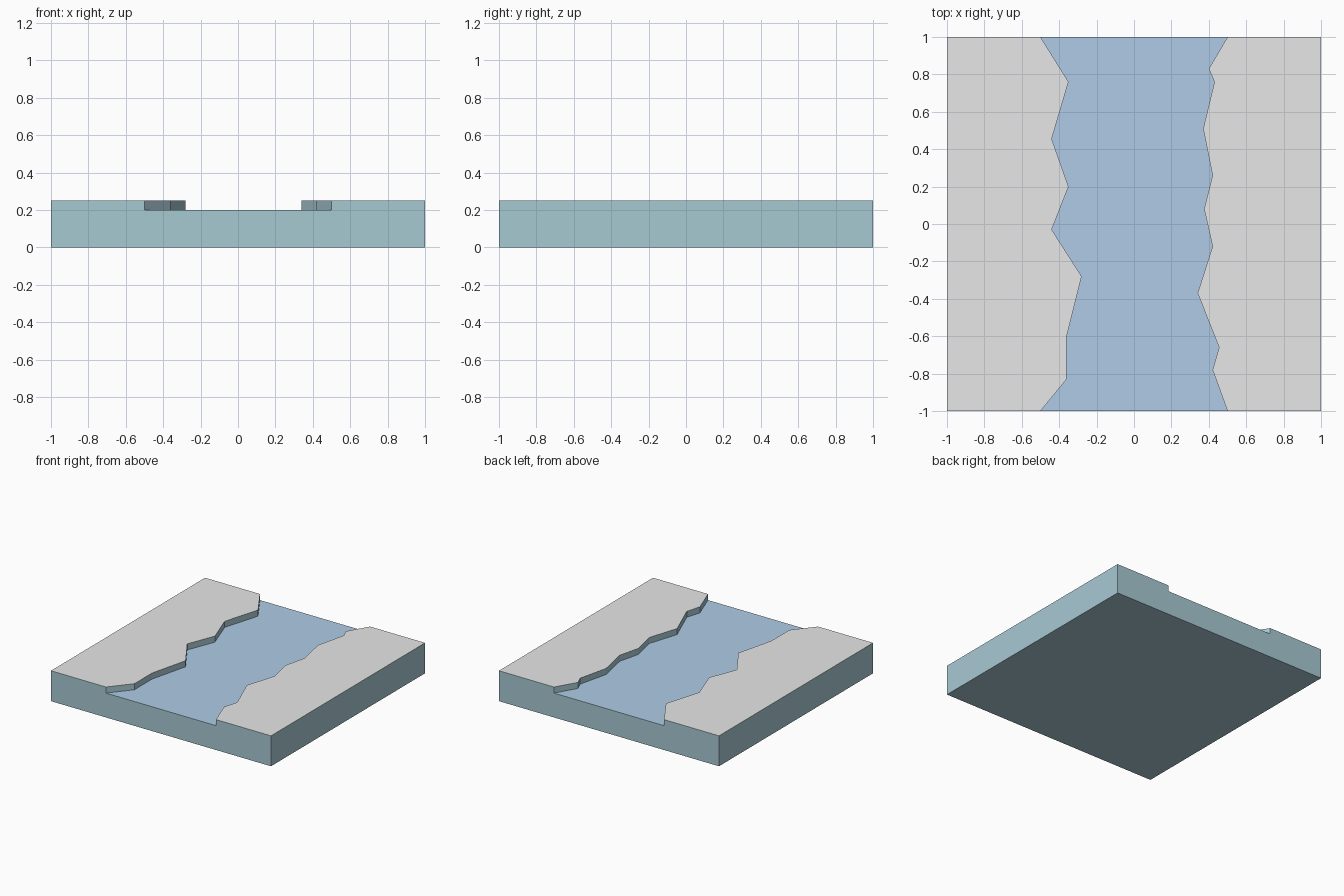
import bpy
import bmesh

if "Cube" in bpy.data.objects:
    bpy.data.objects.remove(bpy.data.objects["Cube"], do_unlink=True)

WATER_Z, BANK_Z = 0.2, 0.25


def make_material(name, rgb):
    mat = bpy.data.materials.new(name)
    mat.use_nodes = True
    color = (*rgb, 1.0)
    mat.diffuse_color = color
    mat.node_tree.nodes["Principled BSDF"].inputs["Base Color"].default_value = color
    return mat


stone = make_material("blue_grey_stone", (0.39, 0.585, 0.65))
ground = make_material("pale_grey_ground", (0.8, 0.8, 0.8))
water = make_material("river_blue", (0.43, 0.60, 0.80))


def make_slab(name, outline, bottom, top, wall_mat, cap_mat, cap="top"):
    """Walls around a counter-clockwise outline, closed on one side."""
    bm = bmesh.new()
    low = [bm.verts.new((x, y, bottom)) for x, y in outline]
    high = [bm.verts.new((x, y, top)) for x, y in outline]
    count = len(outline)
    for i in range(count):
        j = (i + 1) % count
        bm.faces.new((low[i], low[j], high[j], high[i]))
    lid = bm.faces.new(high if cap == "top" else low[::-1])
    lid.material_index = 1
    return finish(name, bm, (wall_mat, cap_mat))


def finish(name, bm, materials):
    mesh = bpy.data.meshes.new(name)
    bm.to_mesh(mesh)
    bm.free()
    for mat in materials:
        mesh.materials.append(mat)
    obj = bpy.data.objects.new(name, mesh)
    bpy.context.collection.objects.link(obj)
    return obj


# Shorelines, from back to front
right_shore = [(-0.5, 1), (-0.35, 0.76), (-0.44, 0.455), (-0.35, 0.2), (-0.44, -0.03),
               (-0.28, -0.28), (-0.36, -0.6), (-0.36, -0.83), (-0.5, -1)]
left_shore = [(0.5, 1), (0.4, 0.83), (0.43, 0.76), (0.37, 0.51), (0.42, 0.26), (0.375, 0.08),
              (0.42, -0.12), (0.34, -0.37), (0.455, -0.66), (0.42, -0.78), (0.5, -1)]

# Square base, open under the banks and the river
square = [(-1, -1), (1, -1), (1, 1), (-1, 1)]
make_slab("base", square, 0, WATER_Z, stone, stone, cap="bottom")

# Raised banks on either side
make_slab("right_bank", [(-1, 1), (-1, -1)] + right_shore[::-1], WATER_Z, BANK_Z, stone, ground)
make_slab("left_bank", [(1, -1), (1, 1)] + left_shore, WATER_Z, BANK_Z, stone, ground)

# River surface between the shorelines
bm = bmesh.new()
bm.faces.new([bm.verts.new((x, y, WATER_Z)) for x, y in right_shore + left_shore[::-1]])
finish("river", bm, (water,))
